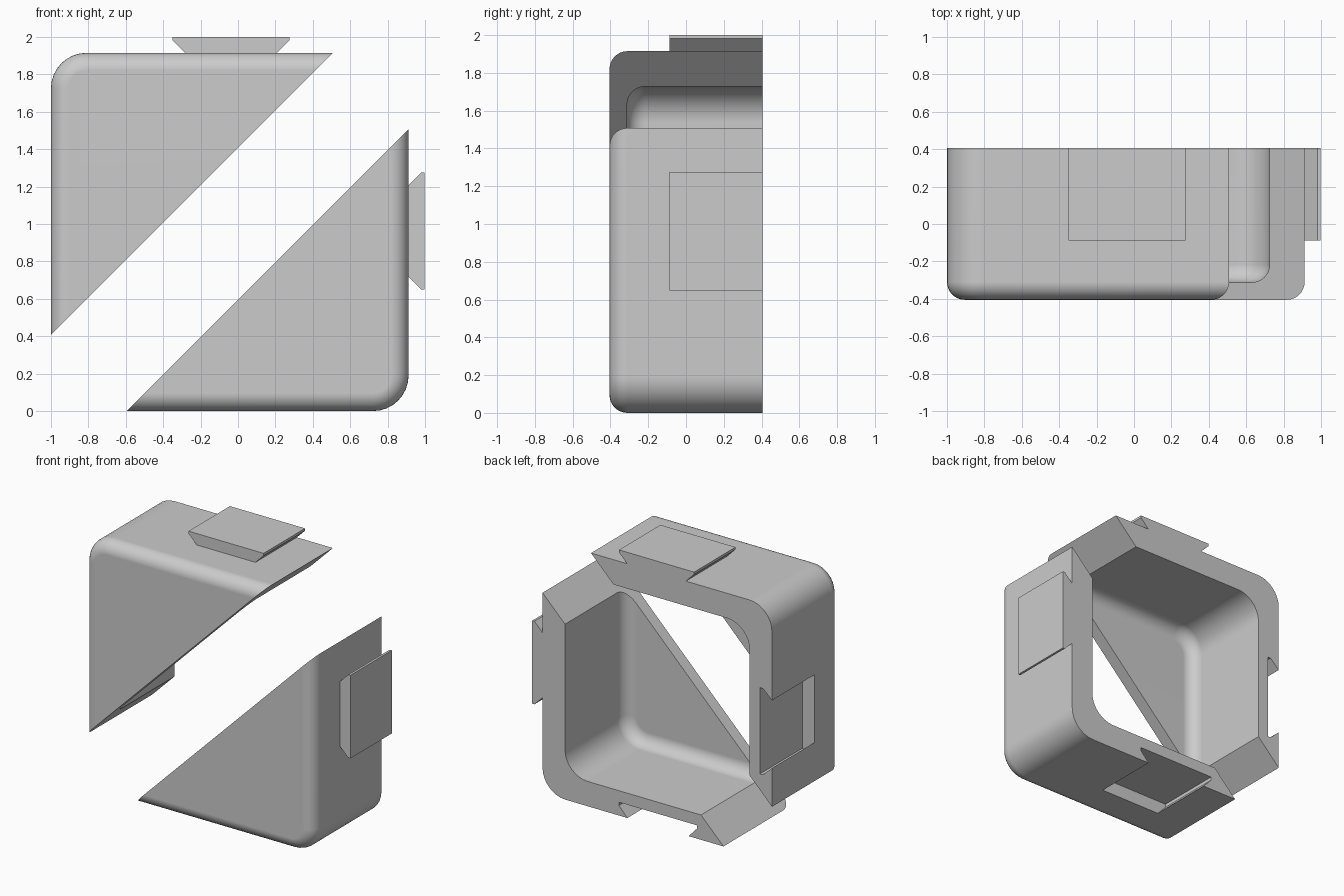
import bpy, bmesh, math

cube = bpy.data.objects.get("Cube")
if cube:
    bpy.data.objects.remove(cube, do_unlink=True)

grey = bpy.data.materials.new("plain_grey")
grey.use_nodes = True
COLOUR = (0.6, 0.6, 0.6, 1)
grey.diffuse_color = COLOUR
grey.node_tree.nodes["Principled BSDF"].inputs["Base Color"].default_value = COLOUR

FRONT, BACK = -0.405, 0.405
LEG = 1.508          # leg length of each triangular half
WALL, PLATE = 0.187, 0.093
CORNER, FILLET = 0.19, 0.095
MID = 0.962          # joint centre, measured from the corner
STEPS = 8


# u and v run along the two legs from the outer corner of a half
def upper_frame(u, v, y):
    return (u - 1, y, 1.915 - v)


def lower_frame(u, v, y):
    return (0.912 - v, y, u)


def loft(name, rings, frame):
    """Closed solid through equal-length rings of (u, v, y) points."""
    bm = bmesh.new()
    loops = [[bm.verts.new(frame(*p)) for p in ring] for ring in rings]
    n = len(loops[0])
    for a, b in zip(loops, loops[1:]):
        for i in range(n):
            j = (i + 1) % n
            bm.faces.new((a[i], a[j], b[j], b[i]))
    bm.faces.new(loops[0])
    bm.faces.new(loops[-1])
    bmesh.ops.recalc_face_normals(bm, faces=bm.faces)
    mesh = bpy.data.meshes.new(name)
    bm.to_mesh(mesh)
    bm.free()
    mesh.materials.append(grey)
    obj = bpy.data.objects.new(name, mesh)
    bpy.context.collection.objects.link(obj)
    return obj


def prism(name, outline, y0, y1, frame):
    return loft(name, [[(u, v, y) for u, v in outline] for y in (y0, y1)], frame)


def rounded_block(name, start, front, back, frame):
    """Block with one rounded corner and a filleted front rim."""
    def ring(inset, y):
        c, r, far = start + CORNER, CORNER - inset, 2.2
        pts = [(far, start + inset, y)]
        for i in range(STEPS + 1):
            t = math.pi / 2 * i / STEPS
            pts.append((c - r * math.sin(t), c - r * math.cos(t), y))
        return pts + [(start + inset, far, y), (far, far, y)]

    rings = []
    for i in range(STEPS + 1):
        t = math.pi / 2 * i / STEPS
        rings.append(ring(FILLET * (1 - math.sin(t)), front + FILLET * (1 - math.cos(t))))
    return loft(name, rings + [ring(0, back)], frame)


def dovetail(half_neck, half_head, depth, lip, overlap):
    """Dovetail section as (along, outward) pairs."""
    side = [(half_neck, -overlap), (half_neck, 0), (half_head, depth - lip), (half_head, depth)]
    return side + [(-a, d) for a, d in reversed(side)]


def combine(target, tool, operation):
    mod = target.modifiers.new(operation.lower(), 'BOOLEAN')
    mod.operation, mod.object, mod.solver = operation, tool, 'EXACT'
    bpy.ops.object.modifier_apply(modifier=mod.name)
    bpy.data.objects.remove(tool, do_unlink=True)


def build_half(name, frame):
    body = rounded_block(name, 0, FRONT, BACK, frame)
    bpy.ops.object.select_all(action='DESELECT')
    body.select_set(True)
    bpy.context.view_layer.objects.active = body

    # hollow inside, open at the back
    combine(body, rounded_block("hollow", WALL, FRONT + PLATE, BACK + 0.2, frame), 'DIFFERENCE')

    # diagonal cut
    cut = [(LEG + 1, -1), (6, -1), (6, 6), (-1, 6), (-1, LEG + 1)]
    combine(body, prism("diagonal_cut", cut, -1, 1, frame), 'DIFFERENCE')

    # dovetail slot in one leg
    slot = [(d, MID + a) for a, d in dovetail(0.255, 0.325, 0.1, 0.025, 0.05)]
    combine(body, prism("slot", slot, -0.1, BACK + 0.1, frame), 'DIFFERENCE')

    # dovetail tongue on the other leg
    tongue = [(MID + a, -d) for a, d in dovetail(0.245, 0.313, 0.086, 0.018, 0.03)]
    combine(body, prism("tongue", tongue, -0.088, BACK, frame), 'UNION')

    bpy.ops.object.shade_smooth_by_angle(angle=math.radians(30))
    weighted = body.modifiers.new("even_shading", 'WEIGHTED_NORMAL')
    weighted.keep_sharp = True


build_half("upper_corner_shell", upper_frame)
build_half("lower_corner_shell", lower_frame)
